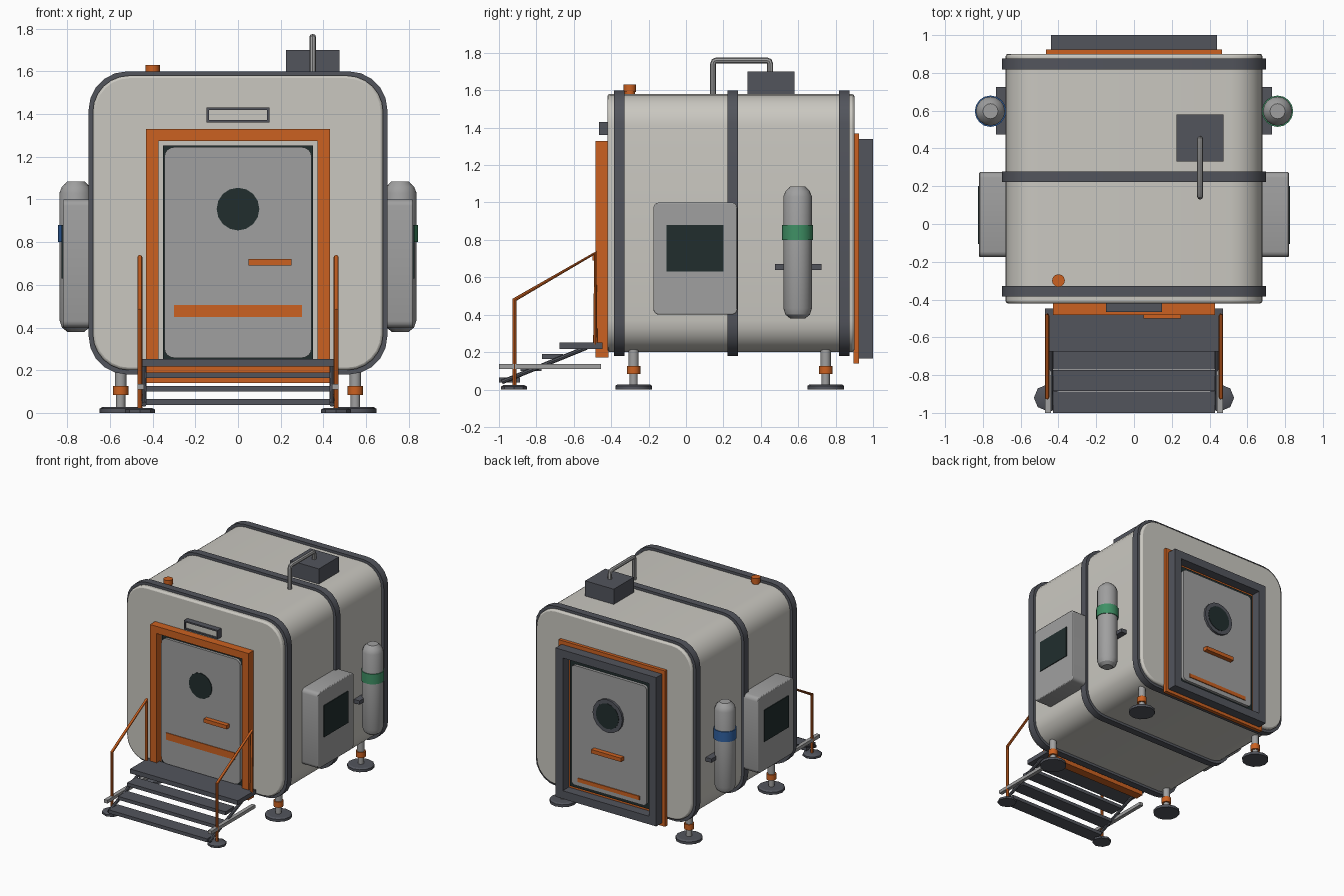
import bpy, bmesh
from math import radians
from mathutils import Matrix, Vector

cube = bpy.data.objects.get("Cube")
if cube:
    bpy.data.objects.remove(cube, do_unlink=True)


def material(name, r, g, b):
    m = bpy.data.materials.new(name)
    m.use_nodes = True
    m.diffuse_color = (r, g, b, 1)
    m.node_tree.nodes["Principled BSDF"].inputs["Base Color"].default_value = (r, g, b, 1)
    return m


SHELL = material("warm_white", 0.59, 0.575, 0.53)
GREY = material("mid_grey", 0.35, 0.35, 0.35)
DARK = material("slate_grey", 0.085, 0.09, 0.108)
ORANGE = material("safety_orange", 0.6, 0.12, 0.015)
GLASS = material("dark_glass", 0.015, 0.027, 0.027)
GREEN = material("green", 0.05, 0.28, 0.13)
BLUE = material("blue", 0.03, 0.12, 0.36)

made = []


def finish(name, bm, mat):
    bmesh.ops.recalc_face_normals(bm, faces=bm.faces)
    mesh = bpy.data.meshes.new(name)
    bm.to_mesh(mesh)
    bm.free()
    mesh.materials.append(mat)
    ob = bpy.data.objects.new(name, mesh)
    bpy.context.collection.objects.link(ob)
    made.append(ob)
    return ob


def cube_bm(x, y, z):
    bm = bmesh.new()
    size = [b - a for a, b in (x, y, z)]
    mid = [(a + b) / 2 for a, b in (x, y, z)]
    bmesh.ops.create_cube(bm, size=1, matrix=Matrix.Translation(mid) @ Matrix.Diagonal((*size, 1)))
    return bm


def box(name, x, y, z, mat, axis=None, r=0, seg=4, rim=0):
    """Box from ranges; edges along the axis are rounded, its rim may be bevelled."""
    bm = cube_bm(x, y, z)
    if axis is not None:
        edges = [e for e in bm.edges if abs(e.verts[0].co[axis] - e.verts[1].co[axis]) > 1e-4]
        bmesh.ops.bevel(bm, geom=edges, offset=r, segments=seg, profile=0.5, affect='EDGES')
    ob = finish(name, bm, mat)
    if rim:
        mod = ob.modifiers.new("rim", 'BEVEL')
        mod.width, mod.segments, mod.angle_limit = rim, 2, radians(60)
    return ob


def ring(name, x, y, z, border, mat):
    """Rectangular frame with an opening along y."""
    bm = cube_bm(x, y, z)
    bm.normal_update()
    ends = [f for f in bm.faces if abs(f.normal.y) > 0.9]
    bmesh.ops.inset_individual(bm, faces=ends, thickness=border)
    edges = [e for f in ends for e in f.edges]
    bmesh.ops.delete(bm, geom=ends, context='FACES_ONLY')
    bmesh.ops.bridge_loops(bm, edges=edges)
    return finish(name, bm, mat)


def lathe(name, x, y, profile, mat, sides=16):
    """Turned part about a vertical axis from (radius, z) pairs."""
    bm = bmesh.new()
    rows = []
    for r, z in profile:
        row = bmesh.ops.create_circle(bm, segments=sides, radius=r,
                                      matrix=Matrix.Translation((x, y, z)))["verts"]
        rows.append(row)
    for a, b in zip(rows, rows[1:]):
        for i in range(sides):
            j = (i + 1) % sides
            bm.faces.new((a[i], a[j], b[j], b[i]))
    bm.faces.new(rows[0])
    bm.faces.new(rows[-1])
    return finish(name, bm, mat)


def disc(name, x, y, z, r, depth, mat, sides=16):
    """Round plate facing along y."""
    bm = bmesh.new()
    bmesh.ops.create_cone(bm, cap_ends=True, segments=sides, radius1=r, radius2=r, depth=depth,
                          matrix=Matrix.Translation((x, y, z)) @ Matrix.Rotation(radians(90), 4, 'X'))
    return finish(name, bm, mat)


def tube(name, points, r, mat):
    """Round bar along a path."""
    cu = bpy.data.curves.new(name, 'CURVE')
    cu.dimensions, cu.bevel_depth, cu.bevel_resolution = '3D', r, 2
    cu.use_fill_caps = True
    sp = cu.splines.new('POLY')
    sp.points.add(len(points) - 1)
    for p, co in zip(sp.points, points):
        p.co = (*co, 1)
    tmp = bpy.data.objects.new(name + "_path", cu)
    bpy.context.collection.objects.link(tmp)
    bpy.context.view_layer.update()
    mesh = bpy.data.meshes.new_from_object(tmp.evaluated_get(bpy.context.evaluated_depsgraph_get()))
    bpy.data.objects.remove(tmp, do_unlink=True)
    mesh.materials.clear()
    mesh.materials.append(mat)
    ob = bpy.data.objects.new(name, mesh)
    bpy.context.collection.objects.link(ob)
    made.append(ob)


def span(w):
    return (-w, w)


# Cabin shell and its three reinforcing bands
box("cabin_shell", span(0.68), (-0.42, 0.90), (0.2, 1.58), SHELL, 1, 0.17, 6, rim=0.012)
for i, y in enumerate((-0.357, 0.25, 0.847)):
    box(f"hull_band_{i}", span(0.70), (y - 0.028, y + 0.028), (0.18, 1.60), DARK, 1, 0.18, 5)

# Front door
ring("front_door_frame", span(0.43), (-0.483, -0.415), (0.17, 1.33), 0.08, ORANGE)
box("front_door_seal", span(0.352), (-0.445, -0.415), (0.248, 1.252), GLASS)
box("front_door", span(0.345), (-0.465, -0.44), (0.258, 1.245), GREY, 1, 0.045)
disc("front_door_window", 0, -0.465, 0.955, 0.10, 0.012, GLASS)
box("front_door_handle", (0.05, 0.25), (-0.50, -0.46), (0.69, 0.72), ORANGE)
box("front_door_stripe", span(0.30), (-0.47, -0.462), (0.45, 0.505), ORANGE)

# Sign plate over the front door
ring("sign_frame", span(0.148), (-0.465, -0.415), (1.36, 1.43), 0.016, DARK)
box("sign_panel", span(0.135), (-0.455, -0.415), (1.37, 1.42), SHELL)

# Rear docking door
box("rear_door_gasket", span(0.465), (0.895, 0.925), (0.14, 1.37), ORANGE)
ring("rear_door_frame", span(0.44), (0.92, 1.0), (0.165, 1.34), 0.09, DARK)
box("rear_door_seal", span(0.355), (0.92, 0.94), (0.25, 1.255), GLASS)
box("rear_door", span(0.328), (0.935, 0.962), (0.28, 1.225), GREY, 1, 0.03)
disc("rear_window_rim", 0, 0.968, 0.91, 0.13, 0.024, DARK)
disc("rear_window", 0, 0.978, 0.91, 0.10, 0.01, GLASS)
box("rear_door_handle", span(0.13), (0.96, 0.998), (0.59, 0.62), ORANGE)
box("rear_door_stripe", span(0.27), (0.96, 0.969), (0.315, 0.345), ORANGE)

# Roof equipment
lathe("beacon", -0.40, -0.30, [(0.028, 1.57), (0.028, 1.59), (0.034, 1.59), (0.034, 1.63)], ORANGE, 12)
box("roof_unit", (0.225, 0.475), (0.33, 0.58), (1.57, 1.70), DARK)
tube("roof_pipe", [(0.35, 0.145, 1.57), (0.35, 0.145, 1.74), (0.35, 0.15, 1.755), (0.35, 0.165, 1.76),
                   (0.35, 0.43, 1.76), (0.35, 0.445, 1.755), (0.35, 0.45, 1.74), (0.35, 0.45, 1.69)],
     0.016, GREY)

for side, s, tint in (("left", 1, GREEN), ("right", -1, BLUE)):
    def xs(a, b):
        return tuple(sorted((s * a, s * b)))

    # Side cabinet with screen
    box(f"{side}_cabinet", xs(0.66, 0.82), (-0.175, 0.275), (0.40, 1.0), GREY, 0, 0.03, 3, rim=0.006)
    box(f"{side}_screen", xs(0.818, 0.826), (-0.105, 0.20), (0.63, 0.88), GLASS)

    # Gas tank with coloured band and bracket
    lathe(f"{side}_tank", s * 0.76, 0.597,
          [(0.04, 0.38), (0.065, 0.40), (0.077, 0.435), (0.077, 1.03), (0.065, 1.06), (0.04, 1.085)], GREY)
    lathe(f"{side}_tank_band", s * 0.76, 0.597, [(0.083, 0.80), (0.083, 0.88)], tint)
    box(f"{side}_tank_bracket", xs(0.67, 0.73), (0.475, 0.725), (0.64, 0.67), DARK)

    # Adjustable legs
    for end, y in (("front", -0.28), ("rear", 0.747)):
        lathe(f"{side}_{end}_foot", s * 0.55, y, [(0.098, 0), (0.098, 0.02), (0.085, 0.028)], DARK, 12)
        lathe(f"{side}_{end}_leg", s * 0.55, y, [(0.022, 0.02), (0.022, 0.1), (0.027, 0.1), (0.027, 0.23)],
              GREY, 12)
        lathe(f"{side}_{end}_collar", s * 0.55, y, [(0.036, 0.083), (0.036, 0.127)], ORANGE, 12)

    # Stair supports and handrail
    x = s * 0.46
    lathe(f"{side}_stair_foot", x, -0.92, [(0.07, 0), (0.07, 0.016), (0.055, 0.024)], DARK, 8)
    box(f"{side}_stair_bar", xs(0.44, 0.47), (-1.0, -0.455), (0.11, 0.136), GREY)
    tube(f"{side}_stringer", [(s * 0.44, -0.985, 0.04), (s * 0.44, -0.53, 0.225)], 0.012, DARK)
    tube(f"{side}_handrail", [(x, -0.917, 0.02), (x, -0.917, 0.48), (x, -0.485, 0.73), (x, -0.485, 0.24)],
         0.0115, ORANGE)

# Landing and steps
box("landing", span(0.47), (-0.675, -0.447), (0.217, 0.252), DARK)
for i, y in enumerate((-0.77, -0.885, -1.0)):
    z = 0.163 - 0.063 * i
    box(f"step_{i}", span(0.43), (y, y + 0.112), (z, z + 0.027), DARK)

# Smooth rounded parts, keep hard edges sharp
bpy.ops.object.select_all(action='DESELECT')
for ob in made:
    ob.select_set(True)
bpy.context.view_layer.objects.active = made[0]
bpy.ops.object.shade_smooth_by_angle(angle=radians(32))
